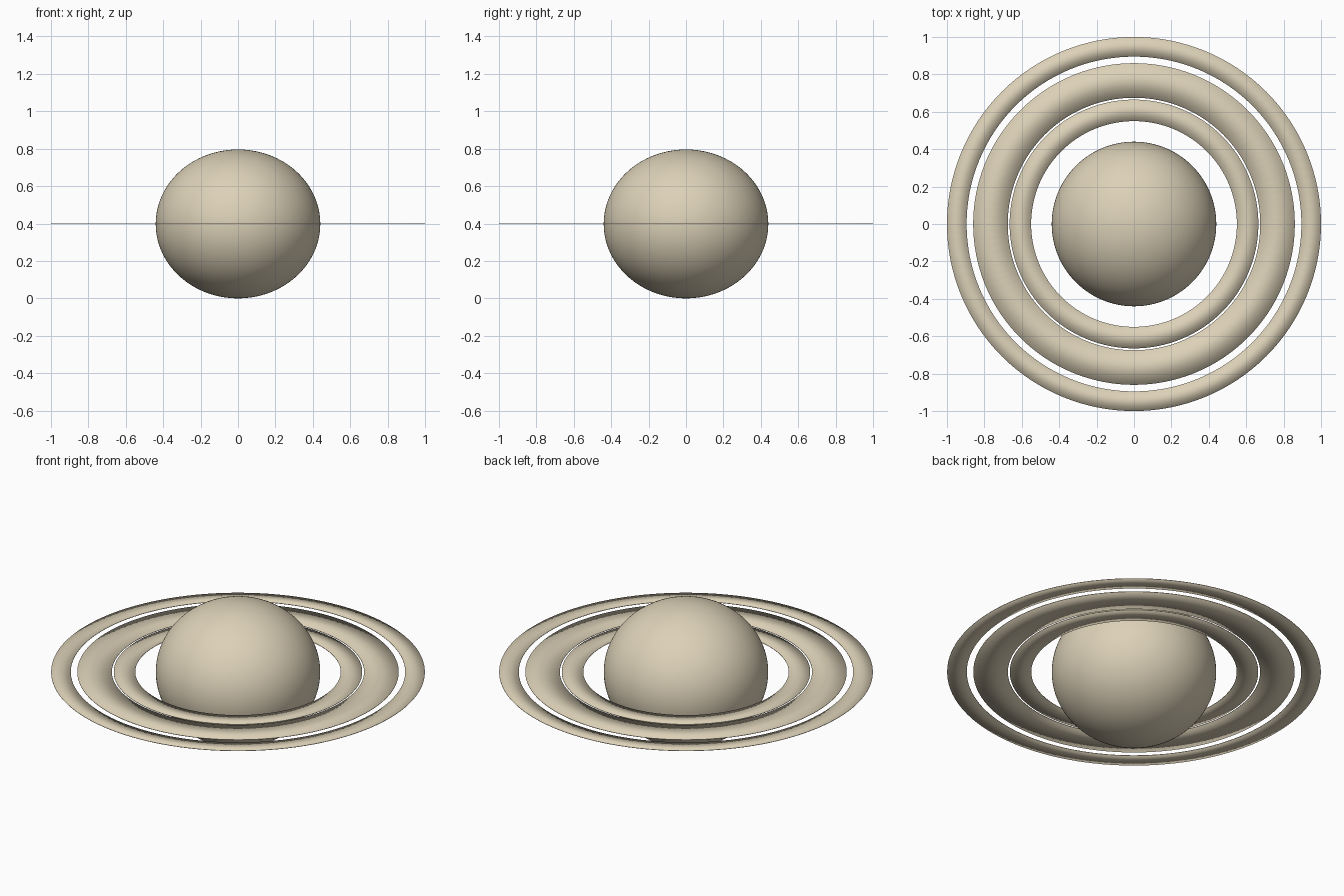
import bpy
import bmesh
from math import pi, cos, sin

MID_Z = 0.398       # height of the equator
THICKNESS = 0.003   # ring thickness
SEGMENTS = 128

cube = bpy.data.objects.get("Cube")
if cube:
    bpy.data.objects.remove(cube, do_unlink=True)


def make_material(name, colour):
    mat = bpy.data.materials.new(name)
    mat.use_nodes = True
    mat.diffuse_color = colour
    mat.node_tree.nodes["Principled BSDF"].inputs["Base Color"].default_value = colour
    return mat


def add_object(name, bm, mat):
    bmesh.ops.recalc_face_normals(bm, faces=bm.faces)
    for face in bm.faces:
        face.smooth = True
    mesh = bpy.data.meshes.new(name)
    bm.to_mesh(mesh)
    bm.free()
    mesh.materials.append(mat)
    obj = bpy.data.objects.new(name, mesh)
    obj.location.z = MID_Z
    bpy.context.collection.objects.link(obj)
    return obj


def add_ring(name, inner, outer, mat):
    # thin rectangular section swept round the planet, softly shaded over its edges
    bm = bmesh.new()
    h = THICKNESS / 2
    profile = [(inner, -h), (outer, -h), (outer, h), (inner, h)]
    loops = []
    for i in range(SEGMENTS):
        a = 2 * pi * i / SEGMENTS
        loops.append([bm.verts.new((r * cos(a), r * sin(a), z)) for r, z in profile])
    for i, cur in enumerate(loops):
        nxt = loops[(i + 1) % SEGMENTS]
        for j in range(4):
            k = (j + 1) % 4
            bm.faces.new((cur[j], nxt[j], nxt[k], cur[k]))
    return add_object(name, bm, mat)


sand = make_material("pale sand", (0.72, 0.64, 0.48, 1))

# Planet: a sphere flattened at the poles
bm = bmesh.new()
bmesh.ops.create_uvsphere(bm, u_segments=SEGMENTS, v_segments=64, radius=1)
bmesh.ops.scale(bm, vec=(0.44, 0.44, MID_Z), verts=bm.verts)
add_object("planet", bm, sand)

# Rings
for name, inner, outer in (("inner_ring", 0.55, 0.665),
                           ("middle_ring", 0.675, 0.86),
                           ("outer_ring", 0.895, 1.0)):
    add_ring(name, inner, outer, sand)
